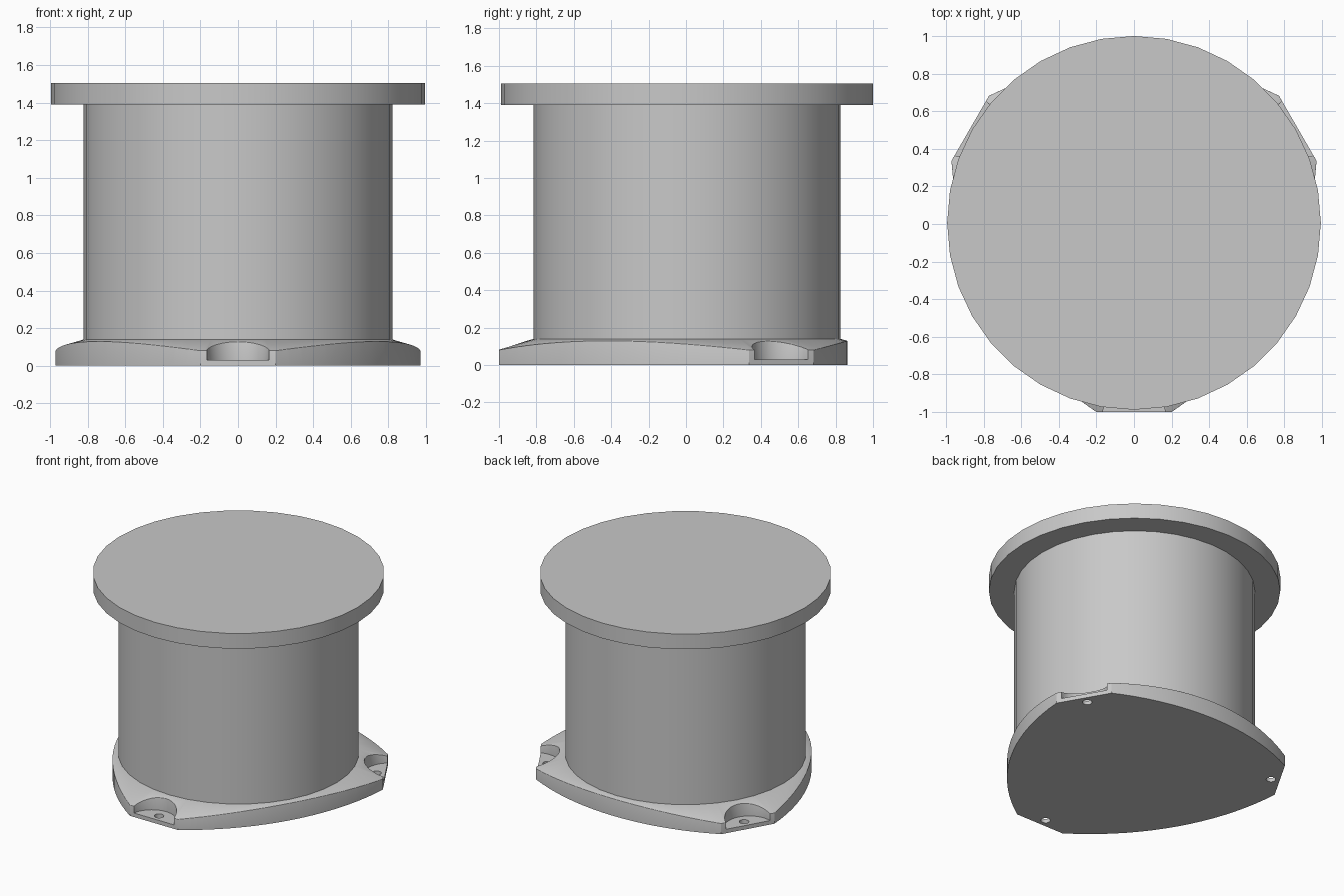
import bpy
import bmesh
from math import radians, sin, cos, asin, pi
from mathutils import Matrix, Vector

cube = bpy.data.objects.get("Cube")
if cube:
    bpy.data.objects.remove(cube, do_unlink=True)

GREY = (0.58, 0.58, 0.58, 1.0)
grey = bpy.data.materials.new("light grey")
grey.use_nodes = True
grey.diffuse_color = GREY
grey.node_tree.nodes["Principled BSDF"].inputs["Base Color"].default_value = GREY

SHIFT = 0.006                # the round parts sit slightly behind centre
TIP, TIP_HALF = 1.006, 0.2   # flat tip distance and half width
TURNS = [Matrix.Rotation(radians(a), 4, "Z") for a in (0, 120, 240)]


def make_object(name, bm):
    bmesh.ops.recalc_face_normals(bm, faces=bm.faces)
    mesh = bpy.data.meshes.new(name)
    bm.to_mesh(mesh)
    bm.free()
    mesh.materials.append(grey)
    obj = bpy.data.objects.new(name, mesh)
    bpy.context.collection.objects.link(obj)
    return obj


def drum(name, r1, r2, z1, z2, sides, centre=(0, 0)):
    bm = bmesh.new()
    bmesh.ops.create_cone(bm, cap_ends=True, segments=sides, radius1=r1,
                          radius2=r2, depth=z2 - z1)
    bmesh.ops.translate(bm, verts=bm.verts,
                        vec=(centre[0], centre[1], (z1 + z2) / 2))
    return make_object(name, bm)


def activate(obj):
    bpy.ops.object.select_all(action="DESELECT")
    obj.select_set(True)
    bpy.context.view_layer.objects.active = obj


def cut(target, cutter, operation="DIFFERENCE"):
    activate(target)
    mod = target.modifiers.new("cut", "BOOLEAN")
    mod.operation = operation
    mod.solver = "EXACT"
    mod.object = cutter
    bpy.ops.object.modifier_apply(modifier=mod.name)
    bpy.data.objects.remove(cutter, do_unlink=True)


# Base outline: three bowed sides joined by three flat tips
corner = TURNS[1] @ Vector((TIP_HALF, -TIP, 0))
bow = 0.857 - corner.y
arc_r = (corner.x ** 2 + bow ** 2) / (2 * bow)
half = asin(corner.x / arc_r)
STEPS = 18
side = []
for i in range(STEPS + 1):
    a = half * (1 - 2 * i / STEPS)
    side.append(Vector((arc_r * sin(a), 0.857 - arc_r + arc_r * cos(a), 0)))

bm = bmesh.new()
ring = [bm.verts.new(turn @ p) for turn in TURNS for p in side]
face = bm.faces.new(ring)
top = bmesh.ops.extrude_face_region(bm, geom=[face])["geom"]
bmesh.ops.translate(bm, vec=(0, 0, 0.25),
                    verts=[v for v in top if isinstance(v, bmesh.types.BMVert)])
base = make_object("mounting_base", bm)

# Sloping top of the base
cut(base, drum("slope_cutter", 1.648, 0.82, -0.1, 0.14, 72), "INTERSECT")

# Screw pockets open at the tips
for turn in TURNS:
    p = turn @ Vector((0, -1.03, 0))
    cut(base, drum("pocket_cutter", 0.168, 0.168, 0.03, 0.4, 40, p.xy))

# Soften the upper rim
bm = bmesh.new()
bm.from_mesh(base.data)
bmesh.ops.remove_doubles(bm, verts=bm.verts, dist=0.0001)
rim = [e for e in bm.edges
       if e.is_manifold and min(v.co.z for v in e.verts) > 0.06
       and max(v.co.z for v in e.verts) < 0.135
       and e.calc_face_angle_signed(0) > radians(35)]
bmesh.ops.bevel(bm, geom=rim, offset=0.011, segments=3, profile=0.5,
                affect="EDGES", clamp_overlap=True)
bm.to_mesh(base.data)
bm.free()

# Screw holes
for turn in TURNS:
    p = turn @ Vector((0, -0.945, 0))
    cut(base, drum("hole_cutter", 0.033, 0.033, -0.1, 0.2, 20, p.xy))

# Round body and top flange
body = drum("body", 0.821, 0.821, 0.12, 1.4, 36)
flange = drum("top_flange", 0.994, 0.994, 1.39, 1.505, 36)

for obj in (base, body, flange):
    obj.location.y = SHIFT
    activate(obj)
    bpy.ops.object.shade_smooth_by_angle(angle=radians(30))
